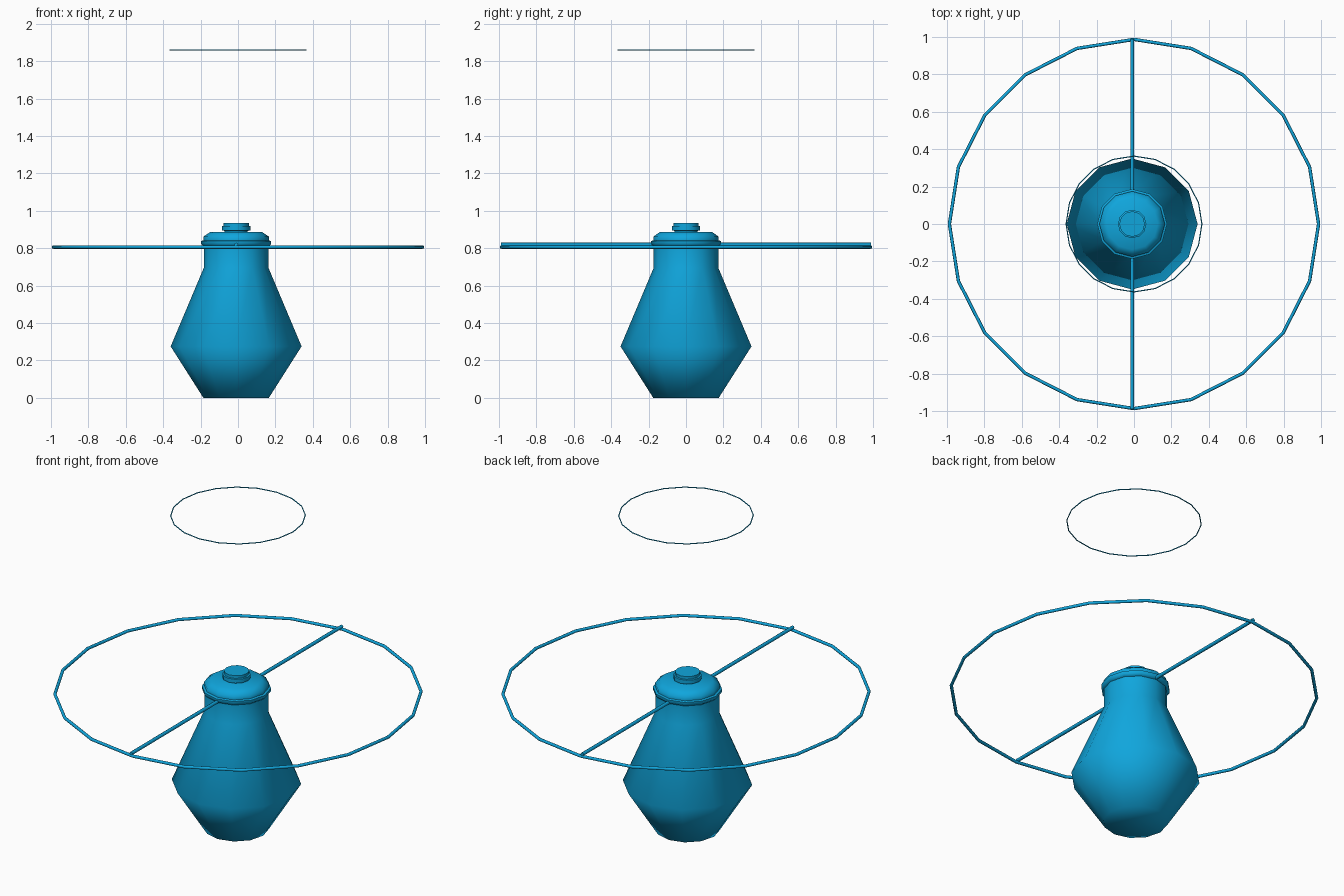
import bpy, bmesh, math
from mathutils import Vector

if "Cube" in bpy.data.objects:
    bpy.data.objects.remove(bpy.data.objects["Cube"])

blue = bpy.data.materials.new("blue_glaze")
blue.diffuse_color = (0.005, 0.38, 0.72, 1)
blue.use_nodes = True
blue.node_tree.nodes["Principled BSDF"].inputs["Base Color"].default_value = blue.diffuse_color
CX = -0.01  # the base sits slightly left of the rings


def finish(name, bm, smooth=60):
    bmesh.ops.recalc_face_normals(bm, faces=bm.faces)
    me = bpy.data.meshes.new(name)
    bm.to_mesh(me)
    bm.free()
    me.materials.append(blue)
    ob = bpy.data.objects.new(name, me)
    bpy.context.collection.objects.link(ob)
    bpy.ops.object.select_all(action='DESELECT')
    bpy.context.view_layer.objects.active = ob
    ob.select_set(True)
    bpy.ops.object.shade_smooth_by_angle(angle=math.radians(smooth))
    return ob


def ring_points(r, z, n, cx=0):
    return [Vector((cx + r * math.cos(2 * math.pi * i / n),
                    r * math.sin(2 * math.pi * i / n), z)) for i in range(n)]


def bridge(bm, rings, closed=False):
    count, n = len(rings), len(rings[0])
    for k in range(count if closed else count - 1):
        a, b = rings[k], rings[(k + 1) % count]
        for i in range(n):
            j = (i + 1) % n
            bm.faces.new((a[i], a[j], b[j], b[i]))


def lathe(name, profile, n=12):
    bm = bmesh.new()
    rings = [[bm.verts.new(p) for p in ring_points(r, z, n, CX)] for r, z in profile]
    bridge(bm, rings)
    bm.faces.new(rings[0])
    bm.faces.new(rings[-1])
    return finish(name, bm)


def wire_ring(name, radius, z, tube, n=20, sides=8):
    bm = bmesh.new()
    rings = []
    for k in range(sides):
        a = 2 * math.pi * k / sides
        pts = ring_points(radius + tube * math.cos(a), z + tube * math.sin(a), n)
        rings.append([bm.verts.new(p) for p in pts])
    bridge(bm, rings, closed=True)
    return finish(name, bm)


# Vase-shaped base with a straight neck
lathe("lamp_body", [(0.175, 0), (0.35, 0.275), (0.173, 0.695), (0.173, 0.825)])

# Collar and rounded cap
lathe("neck_cap", [(0.173, 0.81), (0.187, 0.822), (0.187, 0.838), (0.175, 0.842),
                   (0.175, 0.862), (0.137, 0.888)])

# Small knob on the cap
lathe("top_knob", [(0.062, 0.88), (0.062, 0.893), (0.076, 0.895), (0.076, 0.918),
                   (0.068, 0.92), (0.068, 0.936)])

# Shade frame: lower hoop and thin upper hoop
wire_ring("lower_hoop", 0.987, 0.806, 0.009)
wire_ring("upper_hoop", 0.363, 1.86, 0.003)

# Rods from the neck out to the hoop
for name, s in (("front_rod", -1), ("back_rod", 1)):
    bm = bmesh.new()
    ends = []
    for y in (0.16 * s, 0.99 * s):
        ends.append([bm.verts.new((CX + 0.01 * math.cos(k * math.pi / 4), y,
                                   0.82 + 0.01 * math.sin(k * math.pi / 4))) for k in range(8)])
    bridge(bm, ends)
    for e in ends:
        bm.faces.new(e)
    finish(name, bm)
